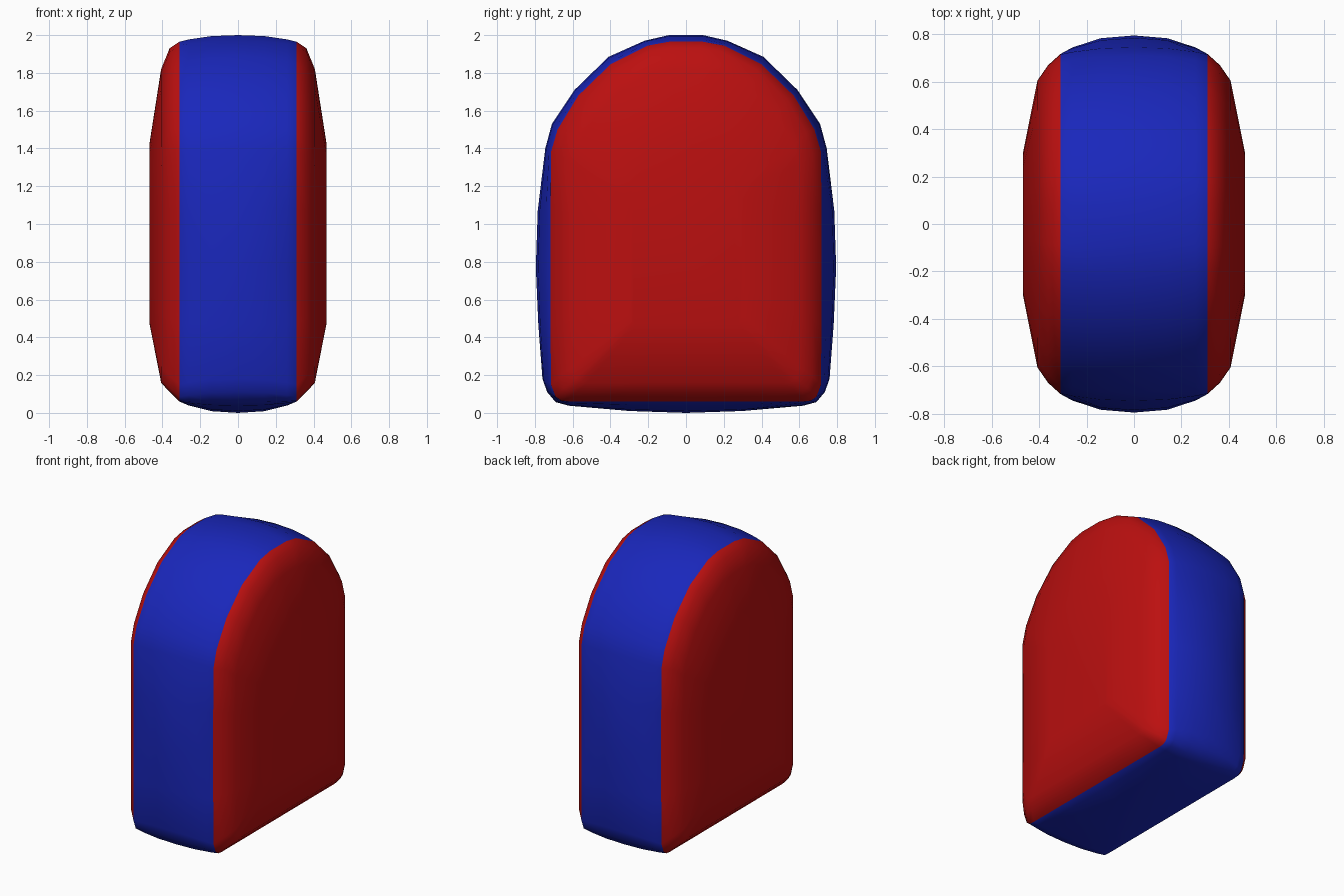
import bpy, bmesh

if "Cube" in bpy.data.objects:
    bpy.data.objects.remove(bpy.data.objects["Cube"])

# half profiles (y, z) from bottom centre to top: middle of band, and band edge
MID = [(0, 0), (.3, .01), (.62, .038), (.69, .057), (.735, .11), (.76, .18),
       (.782, .47), (.795, .77), (.785, 1.07), (.745, 1.4), (.71, 1.53),
       (.59, 1.71), (.41, 1.885), (.22, 1.97), (.09, 2.0)]
EDGE = [(0, .06), (.3, .06), (.62, .06), (.66, .064), (.69, .085), (.715, .15),
        (.717, .47), (.717, .77), (.717, 1.07), (.715, 1.38), (.68, 1.5),
        (.57, 1.68), (.4, 1.845), (.2, 1.945), (.09, 1.965)]


def blend(t):
    return [(a + (c - a) * t, b + (d - b) * t) for (a, b), (c, d) in zip(MID, EDGE)]


def shrink(width, low, high):
    return [(y * width / .717, low + (z - .06) / 1.905 * (high - low)) for y, z in EDGE]


def material(name, colour):
    m = bpy.data.materials.new(name)
    m.diffuse_color = colour
    m.use_nodes = True
    m.node_tree.nodes["Principled BSDF"].inputs["Base Color"].default_value = m.diffuse_color
    return m


# cross-sections from the middle out to the flat side
half = [(0, blend(0)), (.14, blend(.15)), (.26, blend(.65)), (.31, blend(1)),
        (.362, shrink(.67, .11, 1.93)), (.407, shrink(.605, .16, 1.82)),
        (.468, shrink(.3, .47, 1.43))]
sections = [(-x, p) for x, p in half[:0:-1]] + half

bm = bmesh.new()
rings = []
for x, prof in sections:
    loop = prof + [(-y, z) for y, z in prof[:0:-1]]
    rings.append([bm.verts.new((x, y, z)) for y, z in loop])

# skin between sections: blue band in the middle, red outside it
n = len(rings[0])
for i in range(len(rings) - 1):
    a, b = rings[i], rings[i + 1]
    mid_x = abs(sections[i][0] + sections[i + 1][0]) / 2
    for j in range(n):
        k = (j + 1) % n
        f = bm.faces.new((a[j], a[k], b[k], b[j]))
        f.material_index = 0 if mid_x < .31 else 1
for ring in (rings[0], rings[-1]):
    bm.faces.new(ring).material_index = 1
bmesh.ops.recalc_face_normals(bm, faces=bm.faces)
for f in bm.faces:
    f.smooth = True

mesh = bpy.data.meshes.new("arched_body")
bm.to_mesh(mesh)
bm.free()
mesh.materials.append(material("blue_band", (.01, .02, .5, 1)))
mesh.materials.append(material("red_sides", (.5, .005, .005, 1)))
body = bpy.data.objects.new("arched_body", mesh)
bpy.context.collection.objects.link(body)
